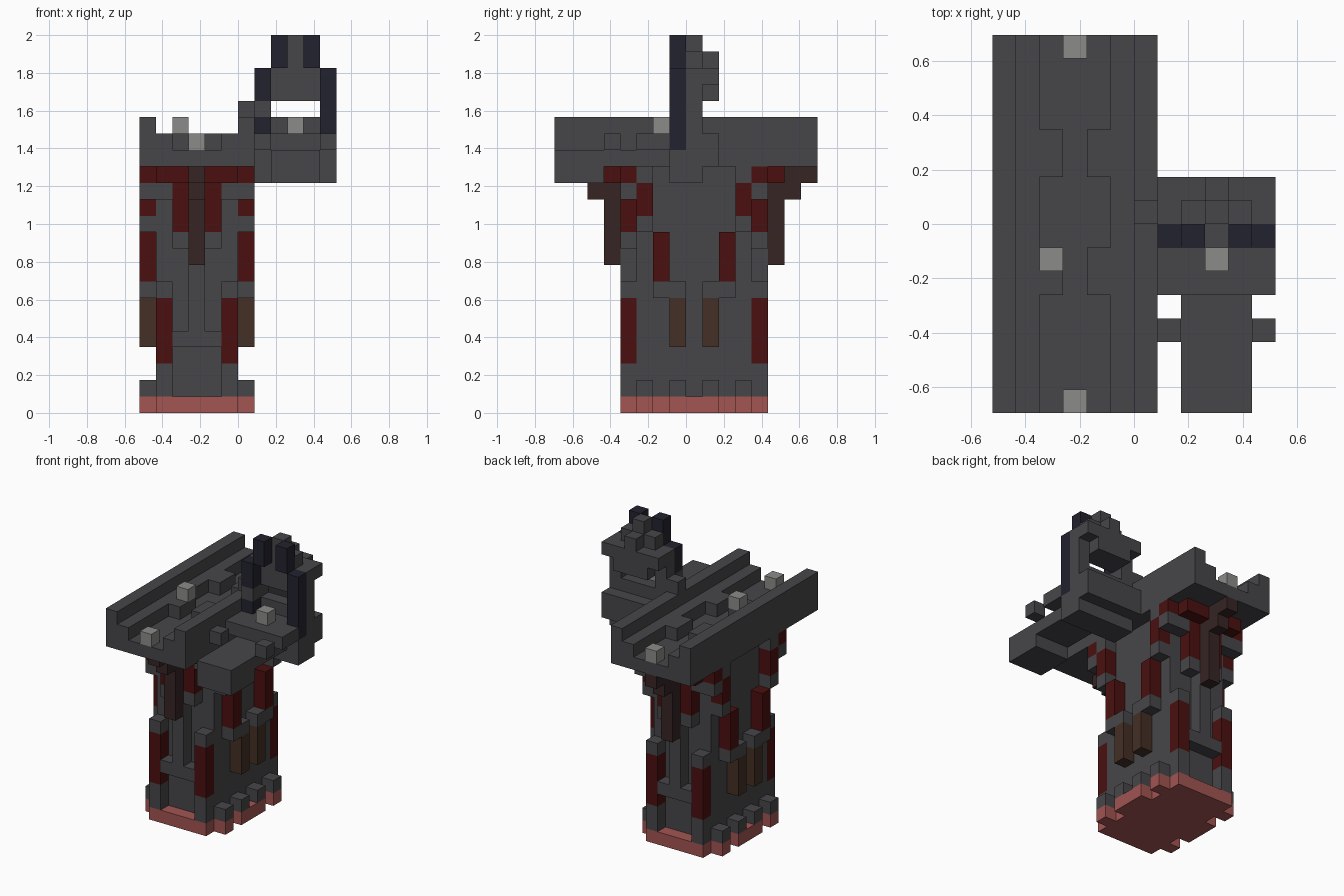
import bpy, bmesh
from mathutils import Vector

if "Cube" in bpy.data.objects:
    bpy.data.objects.remove(bpy.data.objects["Cube"])

V = 2 / 23                      # edge of one block
ORIGIN = Vector((6, 8, 0))      # grid point on the z axis


def material(name, r, g, b):
    m = bpy.data.materials.new(name)
    m.use_nodes = True
    m.diffuse_color = (r, g, b, 1)
    m.node_tree.nodes["Principled BSDF"].inputs["Base Color"].default_value = (r, g, b, 1)
    return m


stone = material("dark stone", .062, .062, .068)
pale = material("pale stone", .26, .26, .25)
red = material("deep red", .07, .005, .005)
pink = material("dusty pink", .36, .09, .085)
brown = material("brown", .056, .029, .018)
umber = material("dark umber", .038, .018, .018)
navy = material("navy", .016, .016, .028)

cells, parts = {}, {}


def span(r):
    return range(r, r + 1) if isinstance(r, int) else range(r[0], r[1] + 1)


def fill(part, mat, xs, ys, zs, mirror=""):
    """Fill a block range; mirror in x and/or y about the tower's centre."""
    parts[part] = mat
    for x in span(xs):
        for y in span(ys):
            for z in span(zs):
                for mx in ((x, 6 - x) if "x" in mirror else (x,)):
                    for my in ((y, 16 - y) if "y" in mirror else (y,)):
                        cells[mx, my, z] = part


# Base
fill("base", pink, (1, 5), (4, 12), 0)
fill("base", pink, 0, 5, 0, "xy")
fill("base", pink, 0, (7, 9), 0, "x")
fill("base_studs", stone, 0, 5, 1, "xy")
fill("base_studs", stone, 0, 7, 1, "xy")

# Tower shaft, corner posts and central pilasters
fill("shaft", stone, (1, 5), (5, 11), (1, 14))
fill("post_ends", stone, 1, 4, (1, 7), "xy")
fill("post_panels", red, 1, 4, (3, 6), "xy")
fill("pilaster_ledge", stone, (2, 4), 4, 4, "y")
fill("pilaster", stone, 3, 4, (5, 14), "y")
fill("pilaster_brackets", stone, 2, 4, 10, "xy")
fill("pilaster_panels", red, 2, 4, (11, 13), "xy")

# Side ornaments
fill("side_slats", brown, 0, 7, (4, 6), "xy")
fill("slat_caps", stone, 0, (6, 7), 7, "xy")
fill("side_panels", red, 0, 6, (8, 10), "xy")
fill("side_brackets", stone, 0, 5, 11, "xy")
fill("upper_panels", red, 0, 5, (12, 13), "xy")
fill("upper_brackets", stone, (0, 1), 4, 13, "xy")
fill("upper_brackets", stone, 0, 5, 14, "xy")

# Collar under the deck and hanging brackets
fill("collar", red, (0, 6), 4, 14, "y")
fill("collar", red, (1, 5), 3, 14, "y")
fill("hanging_bracket", umber, 3, 3, (9, 14), "y")
fill("hanging_bracket", umber, 3, 2, (13, 14), "y")
fill("hanging_bracket", umber, 3, 1, 14, "y")

# Deck with a channel and parapets
fill("deck", stone, (0, 6), (0, 15), 15)
fill("channel_walls", stone, 1, (0, 15), 16, "x")
fill("channel_walls", stone, 2, (5, 6), 16, "x")
fill("channel_walls", stone, 2, (10, 11), 16, "x")
fill("parapets", stone, 0, (0, 15), (16, 17), "x")
fill("deck_lights", pale, 3, 0, 16)
fill("deck_lights", pale, 3, 15, 16)
fill("deck_lights", pale, 2, 6, 17)

# Side platform with its front tongue
fill("platform", stone, (7, 11), (5, 9), 16)
fill("platform", stone, (7, 11), (7, 9), 15)
fill("platform", stone, (7, 11), (7, 8), 14)
fill("platform", stone, (8, 10), (5, 6), 15)
fill("tongue", stone, (8, 10), (0, 4), 15)
fill("tongue", stone, (8, 10), (0, 2), 14)
for x in (7, 11):
    fill("tongue_studs", stone, x, 3, 16)
fill("platform_light", pale, 9, 6, 17)

# Arch: navy front frame, stone back
fill("arch_back", stone, (8, 10), 8, (17, 17))
fill("arch_back", stone, (8, 10), 8, (19, 21))
fill("arch_back", stone, 9, 8, 22)
fill("arch_hood", stone, (8, 10), 9, (19, 20))
fill("arch_hood", stone, 9, 9, 21)
for outer, inner in ((7, 8), (11, 10)):
    fill("arch_back", stone, outer, 8, (17, 20))
    fill("arch_hood", stone, outer, 9, 20)
    fill("arch_frame", navy, outer, 7, (16, 20))
    fill("arch_frame", navy, inner, 7, (21, 22))
fill("arch_link", stone, 6, 8, 18)
fill("arch_link", stone, 7, 7, 18)

# Exposed faces only, one object per part
AXES = [Vector(a) for a in ((1, 0, 0), (0, 1, 0), (0, 0, 1))]
for part, mat in parts.items():
    bm = bmesh.new()
    for c in [c for c, p in cells.items() if p == part]:
        for a in range(3):
            n, u, w = AXES[a], AXES[(a + 1) % 3], AXES[(a + 2) % 3]
            for s in (1, -1):
                if tuple(int(q) for q in Vector(c) + n * s) in cells:
                    continue
                o = Vector(c) - ORIGIN + (n if s > 0 else n * 0)
                ring = [o, o + u, o + u + w, o + w][::s]
                bm.faces.new([bm.verts.new(p * V) for p in ring])
    bmesh.ops.remove_doubles(bm, verts=bm.verts, dist=V / 100)
    mesh = bpy.data.meshes.new(part)
    bm.to_mesh(mesh)
    bm.free()
    mesh.materials.append(mat)
    bpy.context.collection.objects.link(bpy.data.objects.new(part, mesh))
